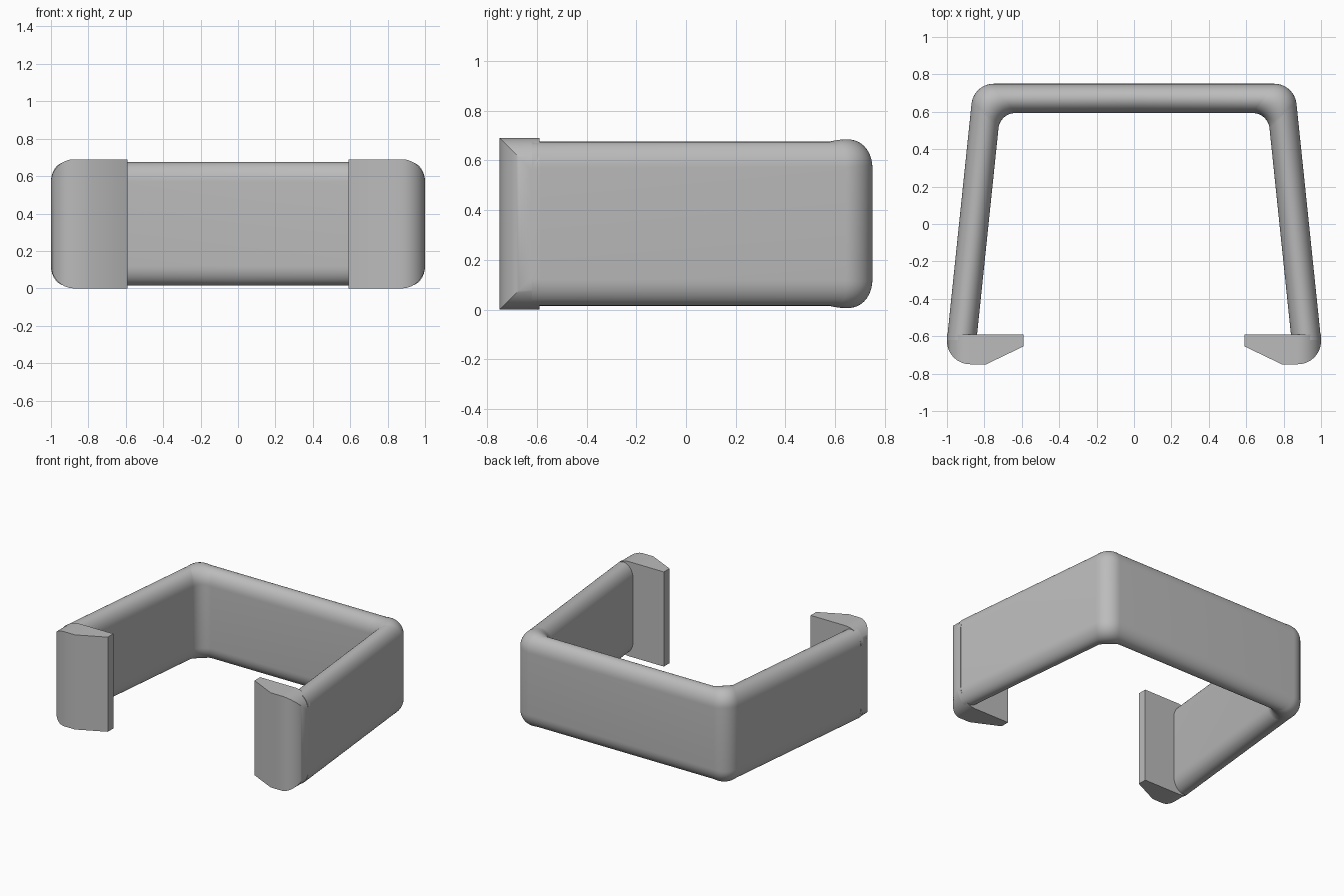
import bpy, bmesh
from math import sin, cos, pi, sqrt, atan, radians

cube = bpy.data.objects.get("Cube")
if cube:
    bpy.data.objects.remove(cube, do_unlink=True)

grey = bpy.data.materials.new("plain_grey")
grey.use_nodes = True
grey.diffuse_color = (0.5, 0.5, 0.5, 1)
grey.node_tree.nodes["Principled BSDF"].inputs["Base Color"].default_value = (0.5, 0.5, 0.5, 1)

MID_Z = 0.345       # mid height of the whole clip
SLOPE = 0.104       # inward lean of the arms
THICK = 0.157
NORM = sqrt(1 + SLOPE ** 2)


def loft(name, sections, caps):
    """Skin closed cross-sections, then mirror the half to both sides."""
    bm = bmesh.new()
    rings = [[bm.verts.new(p) for p in s] for s in sections]
    for a, b in zip(rings, rings[1:]):
        for i in range(len(a)):
            j = (i + 1) % len(a)
            bm.faces.new((a[i], a[j], b[j], b[i]))
    for k in caps:
        bm.faces.new(rings[k])
    bmesh.ops.recalc_face_normals(bm, faces=bm.faces)
    mesh = bpy.data.meshes.new(name)
    bm.to_mesh(mesh)
    bm.free()
    mesh.materials.append(grey)
    obj = bpy.data.objects.new(name, mesh)
    bpy.context.collection.objects.link(obj)
    obj.modifiers.new("Mirror", 'MIRROR').use_axis[0] = True
    bpy.ops.object.select_all(action='DESELECT')
    obj.select_set(True)
    bpy.context.view_layer.objects.active = obj
    bpy.ops.object.shade_smooth_by_angle(angle=radians(30))
    return obj


# Band cross-section: a slab with rounded upper and lower ends
def band_profile(steps=20):
    half = THICK / 2
    pts = []
    for side in (1, -1):
        for i in range(steps + 1):
            a = pi * i / steps
            pts.append((half - side * half * cos(a),
                        side * (0.225 + 0.105 * sin(a))))
    return pts


# Path of one profile point: arm end, rounded corner, middle of the back
def band_path(depth, height, steps=14):
    radius = 0.12 - 0.03 * depth / THICK
    cy = 0.75 - depth - radius
    cx = 1 - SLOPE * (cy + 0.62) - (depth + radius) * NORM
    z = MID_Z + height
    path = [(1 - depth * NORM, -0.62, z)]
    start = atan(SLOPE)
    for i in range(steps + 1):
        t = i / steps
        a = start + (pi / 2 - start) * t
        swell = 1 + 0.03 * sin(pi * t)
        path.append((cx + radius * cos(a), cy + radius * sin(a), MID_Z + height * swell))
    path.append((0, 0.75 - depth, z))
    return path


paths = [band_path(d, h) for d, h in band_profile()]
loft("curved_band", list(zip(*paths)), caps=[0])


# Inward hooks: tapered tip, flat front, outer end rounded in plan and height
def hook_section(x, front, half_height):
    lo, hi = MID_Z - half_height, MID_Z + half_height
    return [(x, front, lo), (x, -0.59, lo), (x, -0.59, hi), (x, front, hi)]


ROUND = 0.125
sections = [hook_section(0.592, -0.655, 0.345), hook_section(0.79, -0.75, 0.345)]
for i in range(17):
    a = pi / 2 * i / 16
    drop = ROUND * (1 - cos(a))
    sections.append(hook_section(1 - ROUND + ROUND * sin(a), -0.75 + drop, 0.345 - drop))
loft("end_hooks", sections, caps=[0, -1])
